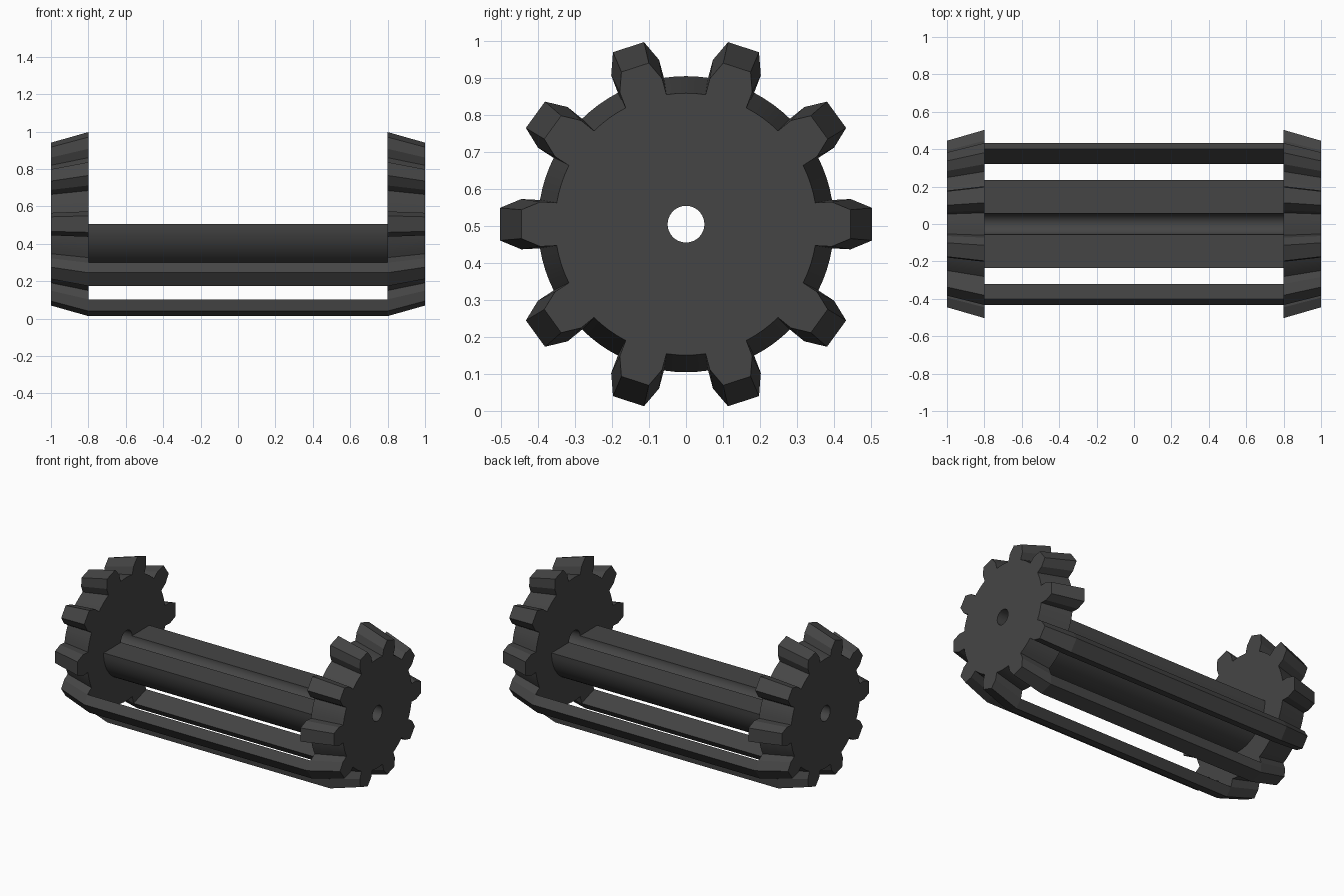
import bpy, bmesh
from math import sin, cos, radians, atan2, hypot

cube = bpy.data.objects.get("Cube")
if cube:
    bpy.data.objects.remove(cube)

HUB_Z, INNER, OUTER, TAPER = 0.505, 0.8, 1.0, 0.885
TEETH, STEP = 10, 36
TIP, SHOULDER = (0.503, 0.044), (0.445, 0.068)   # distance out, half width
ROOT_R, ROOT_ANGLE, HOLE_R, TROUGH_R = 0.4, 9.4, 0.056, 0.235

metal = bpy.data.materials.new("dark grey metal")
metal.use_nodes = True
GREY = (0.06, 0.06, 0.06, 1)
metal.diffuse_color = GREY
metal.node_tree.nodes["Principled BSDF"].inputs["Base Color"].default_value = GREY


def turn(out, side, degrees):
    a = radians(degrees)
    return out * cos(a) - side * sin(a), out * sin(a) + side * cos(a)


def ring(bm, points, x, scale=1.0):
    return [bm.verts.new((x, y * scale, z * scale)) for y, z in points]


def join(bm, a, b):
    n = len(a)
    for i in range(n):
        j = (i + 1) % n
        bm.faces.new((a[i], a[j], b[j], b[i]))


def finish(bm, name):
    bmesh.ops.recalc_face_normals(bm, faces=bm.faces)
    mesh = bpy.data.meshes.new(name)
    bm.to_mesh(mesh)
    bm.free()
    obj = bpy.data.objects.new(name, mesh)
    obj.location.z = HUB_Z
    mesh.materials.append(metal)
    bpy.context.collection.objects.link(obj)
    return obj


def smooth(obj):
    bpy.ops.object.select_all(action="DESELECT")
    obj.select_set(True)
    bpy.context.view_layer.objects.active = obj
    bpy.ops.object.shade_smooth_by_angle(angle=radians(25))


def bar(name, points):
    bm = bmesh.new()
    join(bm, ring(bm, points, -INNER), ring(bm, points, INNER))
    return finish(bm, name)


def tooth(degrees):
    (t, tw), (s, sw) = TIP, SHOULDER
    return [turn(o, w, degrees) for o, w in ((s, -sw), (t, -tw), (t, tw), (s, sw))]


# Toothed end wheels, tapering outwards, with a bored hub
profile = []
for k in range(TEETH):
    profile += tooth(k * STEP)
    for i in range(5):
        angle = ROOT_ANGLE + (STEP - 2 * ROOT_ANGLE) * i / 4
        profile.append(turn(ROOT_R, 0, k * STEP + angle))
hole = [(HOLE_R * y / hypot(y, z), HOLE_R * z / hypot(y, z)) for y, z in profile]
bm = bmesh.new()
rim_in, rim_out = ring(bm, profile, INNER), ring(bm, profile, OUTER, TAPER)
hole_in, hole_out = ring(bm, hole, INNER), ring(bm, hole, OUTER, TAPER)
for a, b in ((rim_in, rim_out), (rim_out, hole_out), (hole_out, hole_in), (hole_in, rim_in)):
    join(bm, a, b)
wheels = finish(bm, "end_wheels")
wheels.modifiers.new("mirror", "MIRROR").use_axis = (True, False, False)
smooth(wheels)

# Lower teeth carried across as long bars
for label, k in (("left_low", 6), ("left_bottom", 7), ("right_bottom", 8), ("right_low", 9)):
    bar(label + "_bar", tooth(k * STEP))

# Half-round trough with a central groove
SEG = 24
arc = [turn(1, 0, 180 + 180 * i / SEG) for i in range(SEG + 1)]
section = [(y * TROUGH_R, z * TROUGH_R) for y, z in arc]
section += [(y * HOLE_R, z * HOLE_R) for y, z in reversed(arc)]
smooth(bar("half_round_trough", section))
